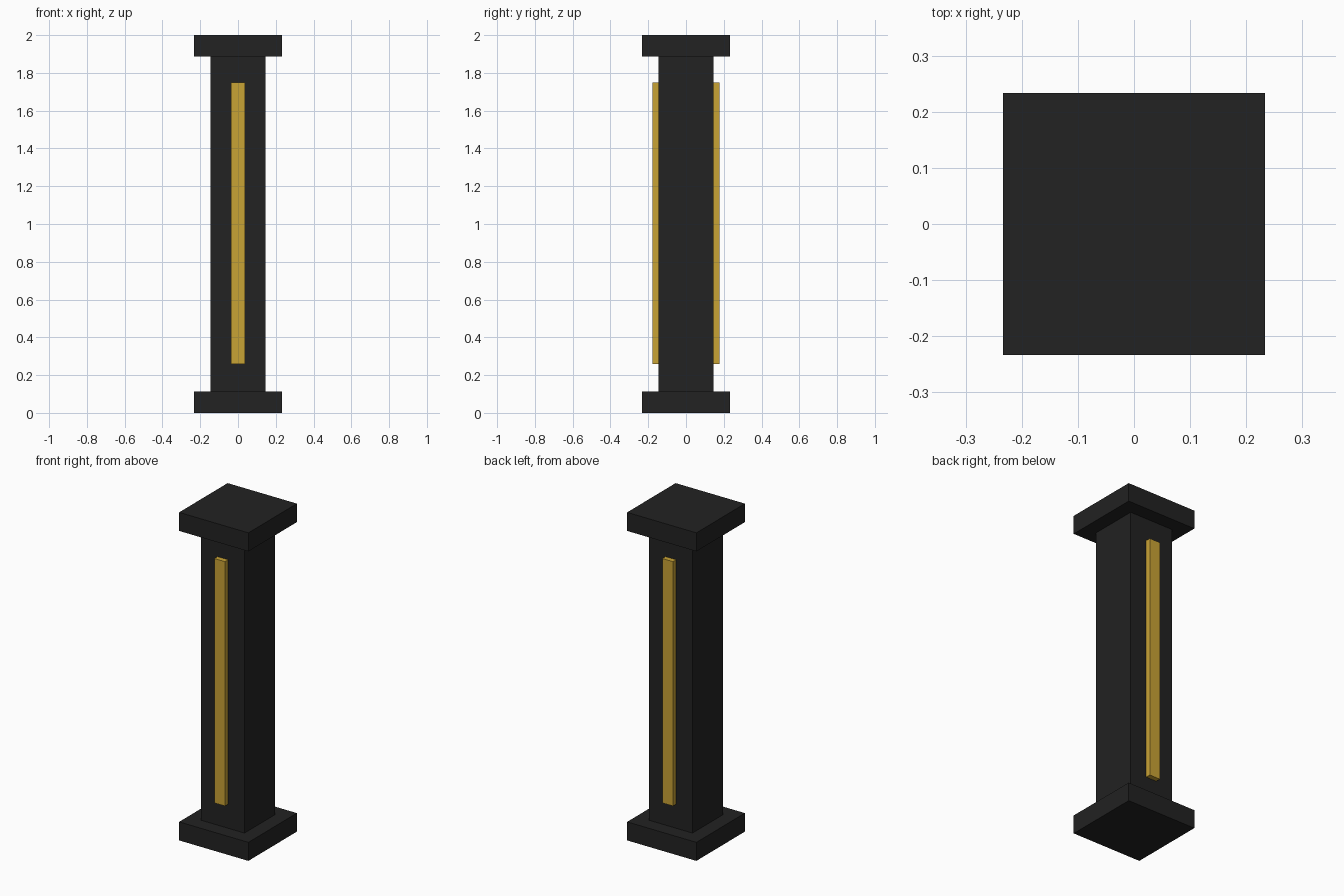
import bpy

cube = bpy.data.objects.get("Cube")
if cube:
    bpy.data.objects.remove(cube, do_unlink=True)


def material(name, rgb):
    mat = bpy.data.materials.new(name)
    mat.use_nodes = True
    color = (*rgb, 1.0)
    mat.diffuse_color = color
    mat.node_tree.nodes["Principled BSDF"].inputs["Base Color"].default_value = color
    return mat


def box(name, mat, width, depth, bottom, top, y=0.0):
    bpy.ops.mesh.primitive_cube_add(size=1, location=(0, y, (bottom + top) / 2))
    obj = bpy.context.object
    obj.name = name
    obj.scale = (width, depth, top - bottom)
    bpy.ops.object.transform_apply(location=False, rotation=False, scale=True)
    obj.data.materials.append(mat)
    return obj


charcoal = material("charcoal", (0.016, 0.016, 0.016))
gold = material("gold", (0.584, 0.366, 0.036))

HEIGHT = 2.0
SLAB_WIDTH = 0.467
SLAB_HEIGHT = 0.113
SHAFT_WIDTH = 0.293

# Square column between two matching slabs
box("base", charcoal, SLAB_WIDTH, SLAB_WIDTH, 0, SLAB_HEIGHT)
box("shaft", charcoal, SHAFT_WIDTH, SHAFT_WIDTH, SLAB_HEIGHT, HEIGHT - SLAB_HEIGHT)
box("cap", charcoal, SLAB_WIDTH, SLAB_WIDTH, HEIGHT - SLAB_HEIGHT, HEIGHT)

# Raised gold strips, slightly sunk into the front and back of the shaft
for side, sign in (("front", -1), ("back", 1)):
    box(side + "_strip", gold, 0.072, 0.05, 0.26, 1.75, y=sign * 0.152)
